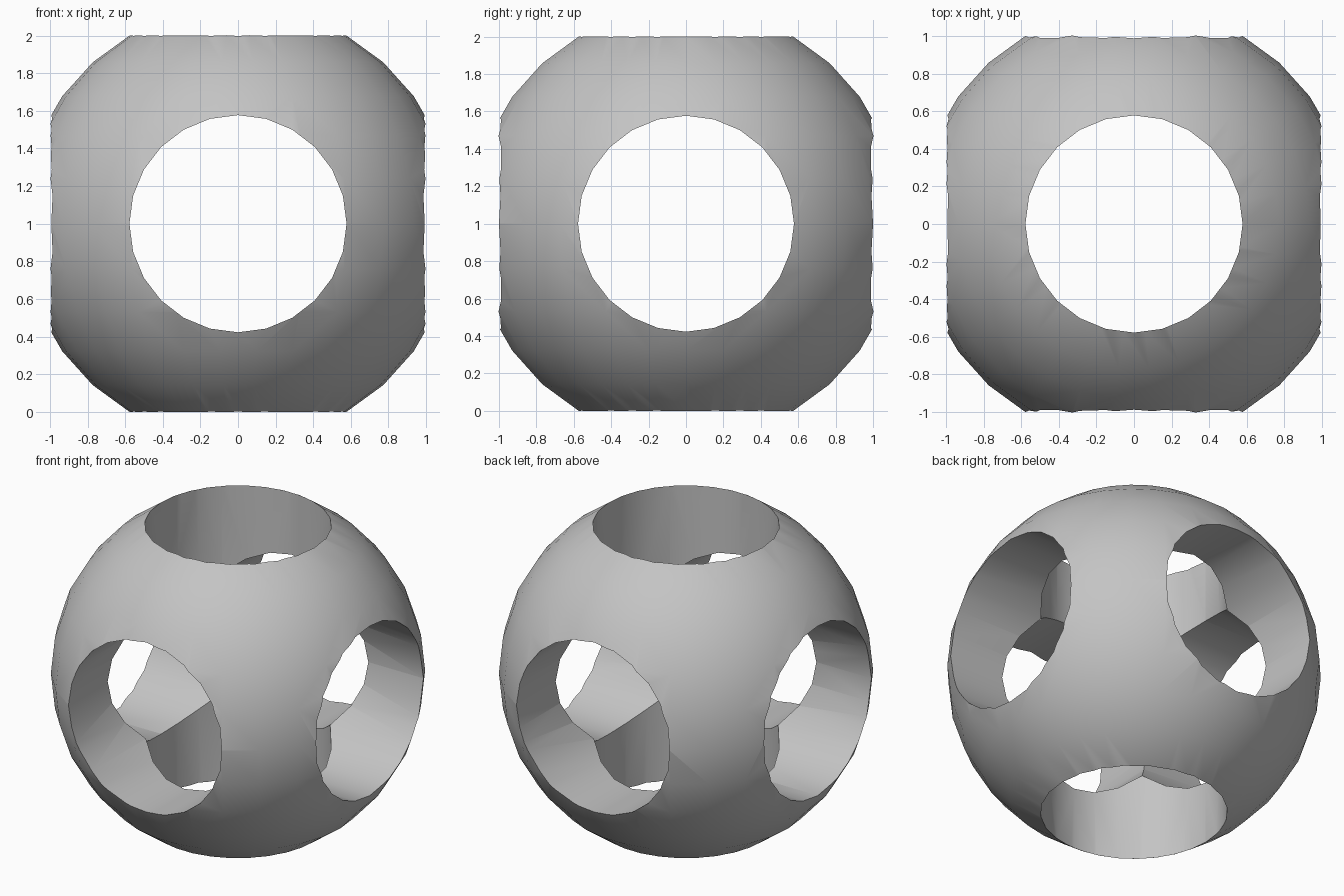
import bpy, bmesh, math
from mathutils import Matrix, Vector

if "Cube" in bpy.data.objects:
    bpy.data.objects.remove(bpy.data.objects["Cube"])

RADIUS = 2 / math.sqrt(3)      # ball radius, so the holes trim it to 2 units
HOLE = RADIUS / 2
SEGMENTS, RINGS, HOLE_SIDES = 30, 15, 24
CENTRE = Vector((0, 0, 1))

grey = bpy.data.materials.new("light grey")
grey.use_nodes = True
colour = (0.55, 0.55, 0.55, 1)
grey.diffuse_color = colour
grey.node_tree.nodes["Principled BSDF"].inputs["Base Color"].default_value = colour


def add_object(name, bm):
    bmesh.ops.recalc_face_normals(bm, faces=bm.faces[:])
    mesh = bpy.data.meshes.new(name)
    bm.to_mesh(mesh)
    bm.free()
    mesh.materials.append(grey)
    obj = bpy.data.objects.new(name, mesh)
    obj.location = CENTRE
    bpy.context.collection.objects.link(obj)
    return obj


# Solid ball: rings at half steps, with flat ends
bm = bmesh.new()
rings = []
for i in range(RINGS):
    a = math.pi * (i + 0.5) / RINGS
    rings.append([bm.verts.new((RADIUS * math.sin(a) * math.cos(t),
                                RADIUS * math.sin(a) * math.sin(t),
                                RADIUS * math.cos(a)))
                  for t in (math.tau * s / SEGMENTS for s in range(SEGMENTS))])
for upper, lower in zip(rings, rings[1:]):
    for s in range(SEGMENTS):
        n = (s + 1) % SEGMENTS
        bm.faces.new((upper[s], lower[s], lower[n], upper[n]))
bm.faces.new(rings[0])
bm.faces.new(rings[-1])
ball = add_object("pierced_ball", bm)
bpy.context.view_layer.objects.active = ball
ball.select_set(True)

# Three round holes bored through, one along each axis
for axis in "ZXY":
    bm = bmesh.new()
    turn = Matrix() if axis == "Z" else Matrix.Rotation(
        math.pi / 2, 4, "Y" if axis == "X" else "X")
    # start the polygon on an axis so a corner points straight up
    bmesh.ops.create_cone(bm, cap_ends=True, segments=HOLE_SIDES,
                          radius1=HOLE, radius2=HOLE, depth=3, matrix=turn)
    cutter = add_object("bore_cutter_" + axis.lower(), bm)
    cutter.hide_render = True
    mod = ball.modifiers.new("bore", "BOOLEAN")
    mod.operation = "DIFFERENCE"
    mod.solver = "EXACT"
    mod.object = cutter
    bpy.ops.object.modifier_apply(modifier=mod.name)
    bpy.data.objects.remove(cutter)

bpy.ops.object.shade_smooth_by_angle(angle=math.radians(30))
